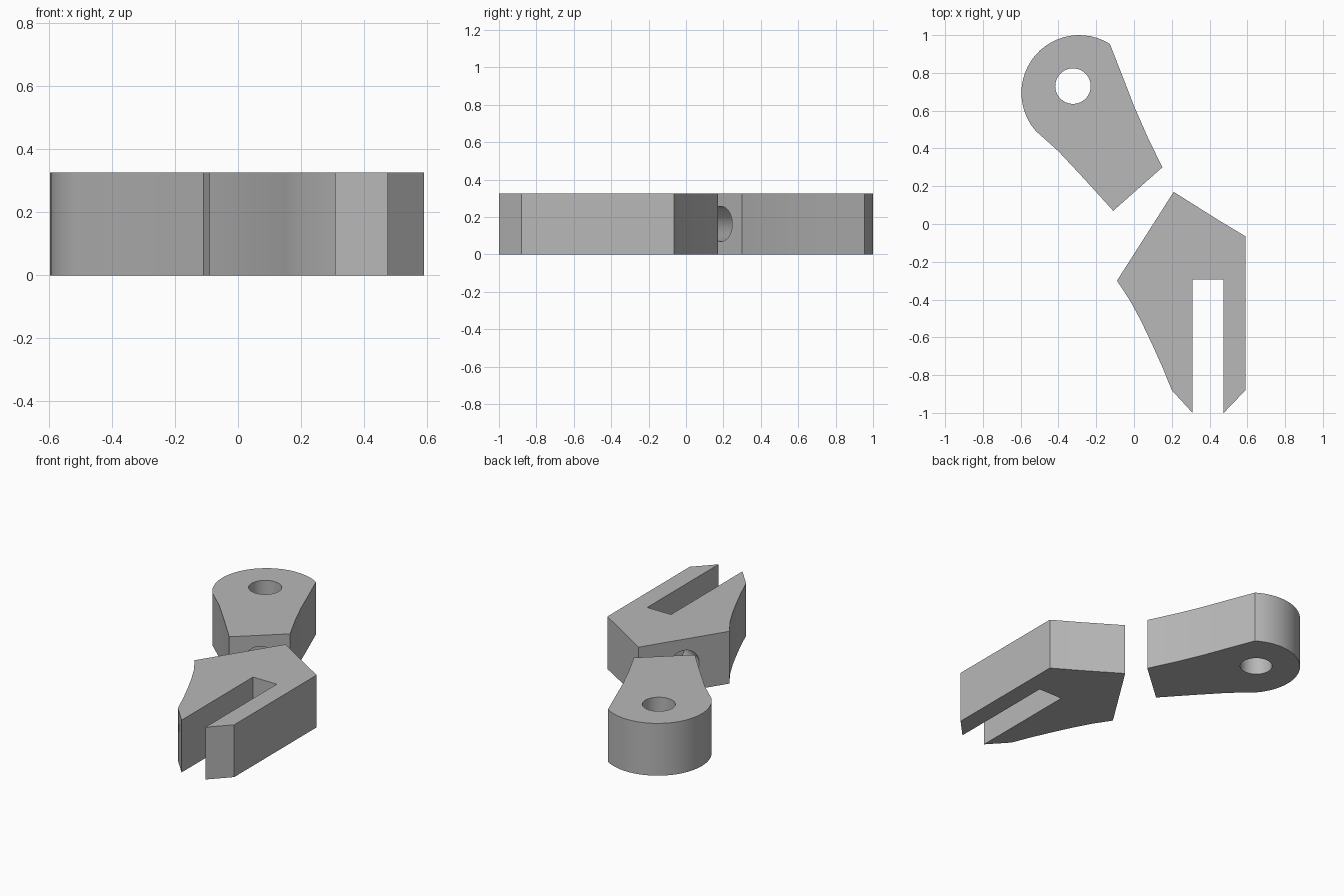
import bpy
import bmesh
from math import radians, cos, sin
from mathutils import Vector

HEIGHT = 0.327
BORE_RADIUS = 0.094

cube = bpy.data.objects.get("Cube")
if cube:
    bpy.data.objects.remove(cube, do_unlink=True)

grey = bpy.data.materials.new("plain grey")
grey.use_nodes = True
COLOUR = (0.48, 0.48, 0.48, 1)
grey.diffuse_color = COLOUR
grey.node_tree.nodes["Principled BSDF"].inputs["Base Color"].default_value = COLOUR


def extrude_outline(name, outline):
    """Flat plate standing on the ground, with the given plan outline."""
    bm = bmesh.new()
    base = bm.faces.new([bm.verts.new((x, y, 0)) for x, y in outline])
    top = bmesh.ops.extrude_face_region(bm, geom=[base])
    verts = [v for v in top["geom"] if isinstance(v, bmesh.types.BMVert)]
    bmesh.ops.translate(bm, verts=verts, vec=(0, 0, HEIGHT))
    bmesh.ops.recalc_face_normals(bm, faces=bm.faces)
    mesh = bpy.data.meshes.new(name)
    bm.to_mesh(mesh)
    bm.free()
    mesh.materials.append(grey)
    obj = bpy.data.objects.new(name, mesh)
    bpy.context.collection.objects.link(obj)
    return obj


def bore(obj, centre, axis, half_length):
    """Cut a round hole around the centre, along the axis."""
    bpy.ops.mesh.primitive_cylinder_add(vertices=48, radius=BORE_RADIUS, depth=2 * half_length,
                                        location=centre)
    cutter = bpy.context.object
    cutter.rotation_euler = Vector(axis).to_track_quat("Z", "Y").to_euler()
    cutter.hide_render = True
    cutter.data.materials.append(grey)
    cut = obj.modifiers.new("bore", "BOOLEAN")
    cut.operation = "DIFFERENCE"
    cut.solver = "EXACT"
    cut.object = cutter
    bpy.ops.object.select_all(action="DESELECT")
    bpy.context.view_layer.objects.active = obj
    obj.select_set(True)
    bpy.ops.object.modifier_apply(modifier=cut.name)
    bpy.data.objects.remove(cutter, do_unlink=True)


def bore_end(obj, a, b, depth):
    """Blind hole in the middle of the end face running from a to b."""
    a, b = Vector(a), Vector(b)
    mid = (a + b) / 2
    along = b - a
    bore(obj, (mid.x, mid.y, HEIGHT / 2), (-along.y, along.x, 0), depth)


# Eye end: rounded head tapering to a flat joint face
eye_a, eye_b = (-0.11, 0.07), (0.15, 0.30)
head = [(-0.29 + 0.306 * cos(radians(t)), 0.694 + 0.306 * sin(radians(t)))
        for t in [58 + 163 * i / 24 for i in range(25)]]
eye = extrude_outline("eye_end", [eye_a, eye_b, (0.07, 0.465), (0.0, 0.625), (-0.05, 0.755)]
                      + head + [(-0.40, 0.385), (-0.26, 0.235)])
bore(eye, (-0.323, 0.73, HEIGHT / 2), (0, 0, 1), HEIGHT)
bore_end(eye, eye_a, eye_b, 0.25)

# Fork end: two prongs around a slot, with a curved outer flank
fork_a, fork_b = (-0.09, -0.30), (0.21, 0.17)
flank = [(0.20, -0.88), (0.15, -0.757), (0.095, -0.635), (0.037, -0.513), (-0.02, -0.407)]
fork = extrude_outline("fork_end", [
    fork_a, fork_b, (0.31, 0.107), (0.445, 0.022), (0.59, -0.065), (0.59, -0.88),
    (0.475, -1.0), (0.475, -0.295), (0.31, -0.295), (0.31, -1.0)] + flank)
bore_end(fork, fork_a, fork_b, 0.22)

# Smooth the rounded walls, keep the corners sharp
for obj in (eye, fork):
    bpy.ops.object.select_all(action="DESELECT")
    bpy.context.view_layer.objects.active = obj
    obj.select_set(True)
    bpy.ops.object.shade_smooth_by_angle(angle=radians(25))
